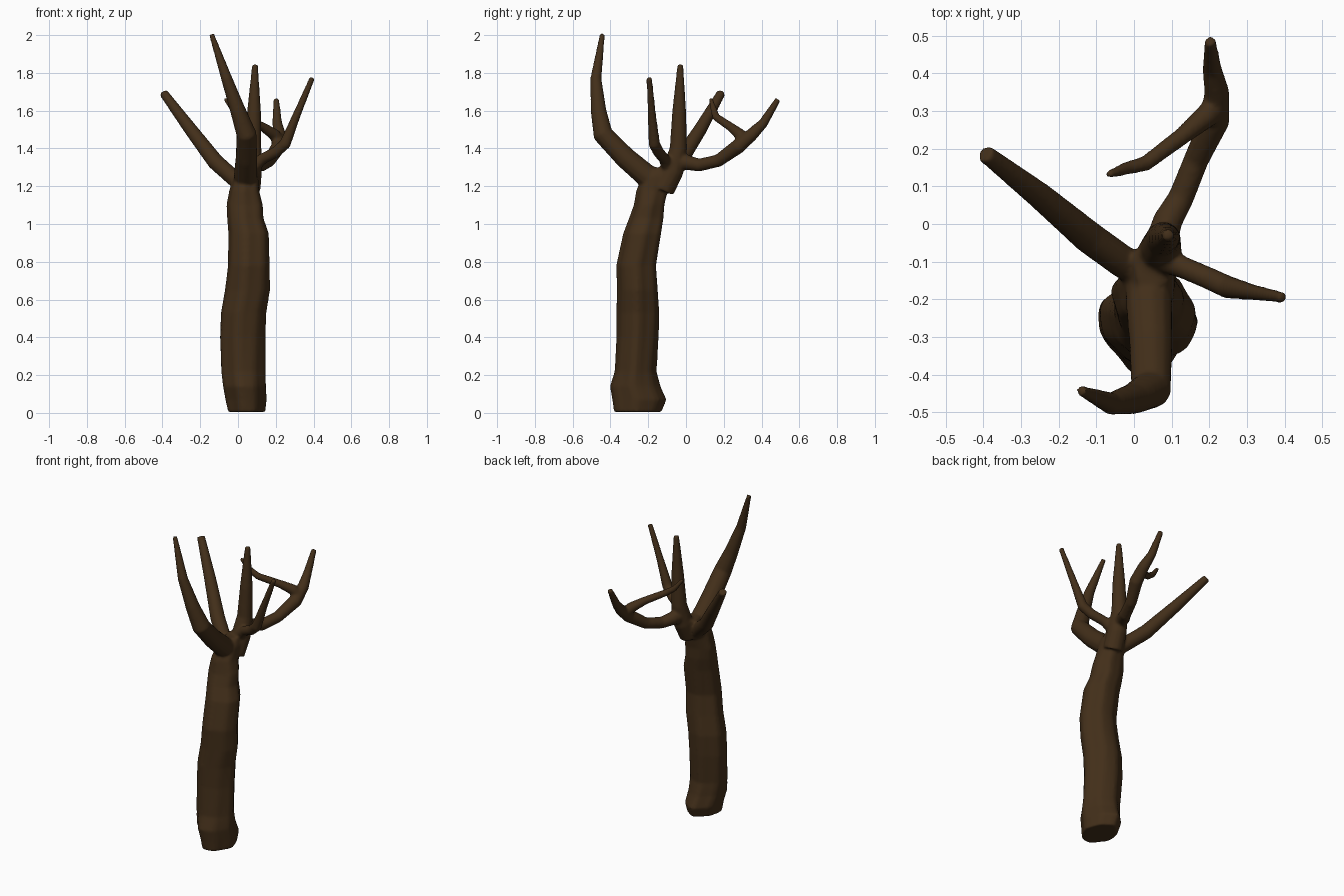
import bpy, bmesh, math
from mathutils import Vector

bark = bpy.data.materials.new("dark_bark")
bark.diffuse_color = (0.055, 0.028, 0.010, 1)


def skin_rings(bm, rings):
    """Bridge successive vertex rings and cap both ends."""
    n = len(rings[0])
    for a, b in zip(rings, rings[1:]):
        for i in range(n):
            j = (i + 1) % n
            bm.faces.new((a[i], a[j], b[j], b[i]))
    bm.faces.new(rings[0][::-1])
    bm.faces.new(rings[-1])


def add_branch(bm, path, sides=12):
    """Tapered limb along (x, y, z, radius) points."""
    pts = [Vector(p[:3]) for p in path]
    ref, rings = None, []
    for i, p in enumerate(pts):
        t = Vector((0, 0, 0))
        if i > 0:
            t += (p - pts[i - 1]).normalized()
        if i < len(pts) - 1:
            t += (pts[i + 1] - p).normalized()
        t.normalize()
        if ref is None:
            ref = t.orthogonal()
        u = (ref - t * ref.dot(t)).normalized()
        v = t.cross(u)
        ref = u
        r = path[i][3]
        rings.append([bm.verts.new(p + r * (u * math.cos(k * math.tau / sides)
                                            + v * math.sin(k * math.tau / sides)))
                      for k in range(sides)])
    skin_rings(bm, rings)


bm = bmesh.new()

# Trunk: z, x min, x max, y min, y max, with twisting bark ridges
trunk = [
    (0.005, -0.05, 0.14, -0.38, -0.135),
    (0.07, -0.065, 0.147, -0.388, -0.11),
    (0.14, -0.078, 0.143, -0.40, -0.14),
    (0.22, -0.088, 0.14, -0.375, -0.16),
    (0.40, -0.095, 0.14, -0.365, -0.148),
    (0.53, -0.09, 0.145, -0.365, -0.143),
    (0.65, -0.068, 0.165, -0.362, -0.15),
    (0.78, -0.052, 0.165, -0.366, -0.158),
    (0.95, -0.05, 0.162, -0.33, -0.13),
    (1.03, -0.056, 0.135, -0.30, -0.118),
    (1.10, -0.06, 0.132, -0.275, -0.113),
    (1.18, -0.045, 0.112, -0.262, -0.095),
    (1.25, -0.025, 0.11, -0.23, -0.055),
    (1.30, 0.0, 0.10, -0.17, -0.04),
]
rings, sides = [], 28
for z, x0, x1, y0, y1 in trunk:
    ring = []
    for k in range(sides):
        a = k * math.tau / sides
        f = 0.99 + 0.04 * math.cos(4 * a + 1.5 * z) + 0.03 * math.cos(7 * a - 2 * z + 1)
        ring.append(bm.verts.new(((x0 + x1) / 2 + (x1 - x0) / 2 * f * math.cos(a),
                                  (y0 + y1) / 2 + (y1 - y0) / 2 * f * math.sin(a), z)))
    rings.append(ring)
skin_rings(bm, rings)

# Tall front limb
add_branch(bm, [(0.04, -0.13, 1.20, .065), (0.04, -0.22, 1.265, .062), (0.045, -0.32, 1.35, .058),
                (0.045, -0.44, 1.475, .054), (0.00, -0.463, 1.60, .042),
                (-0.06, -0.477, 1.77, .030), (-0.14, -0.443, 2.005, .014)])
# Left limb
add_branch(bm, [(0.04, -0.14, 1.19, .045), (-0.03, -0.10, 1.25, .044), (-0.12, -0.035, 1.33, .044),
                (-0.25, 0.075, 1.50, .036), (-0.395, 0.187, 1.695, .024)])
# Upright centre limb
add_branch(bm, [(0.06, -0.12, 1.18, .06), (0.07, -0.07, 1.28, .058), (0.078, -0.04, 1.40, .047),
                (0.085, -0.036, 1.60, .037), (0.09, -0.03, 1.845, .016)])
# Right limb
add_branch(bm, [(0.06, -0.09, 1.28, .035), (0.13, -0.115, 1.345, .030), (0.20, -0.145, 1.38, .030),
                (0.25, -0.168, 1.425, .031), (0.31, -0.18, 1.575, .022), (0.394, -0.195, 1.775, .015)])
# Back limb
add_branch(bm, [(0.07, -0.06, 1.33, .045), (0.09, 0.01, 1.325, .040), (0.125, 0.07, 1.312, .035),
                (0.165, 0.17, 1.335, .034), (0.215, 0.275, 1.41, .040), (0.22, 0.35, 1.475, .034),
                (0.208, 0.41, 1.535, .026), (0.202, 0.487, 1.66, .016)])
# Twig returning from the back limb
add_branch(bm, [(0.222, 0.31, 1.43, .036), (0.19, 0.285, 1.475, .032), (0.13, 0.235, 1.515, .024),
                (0.03, 0.16, 1.565, .021), (-0.02, 0.148, 1.60, .018), (-0.07, 0.13, 1.665, .011)])

bmesh.ops.recalc_face_normals(bm, faces=bm.faces[:])
mesh = bpy.data.meshes.new("bare_tree")
bm.to_mesh(mesh)
bm.free()
tree = bpy.data.objects.new("bare_tree", mesh)
bpy.context.collection.objects.link(tree)
mesh.materials.append(bark)

# Fuse trunk and limbs into one skin and soften the joints
fuse = tree.modifiers.new("fuse", 'REMESH')
fuse.mode = 'VOXEL'
fuse.voxel_size = 0.008
fuse.use_smooth_shade = True
soften = tree.modifiers.new("soften", 'SMOOTH')
soften.factor = 0.5
soften.iterations = 5
